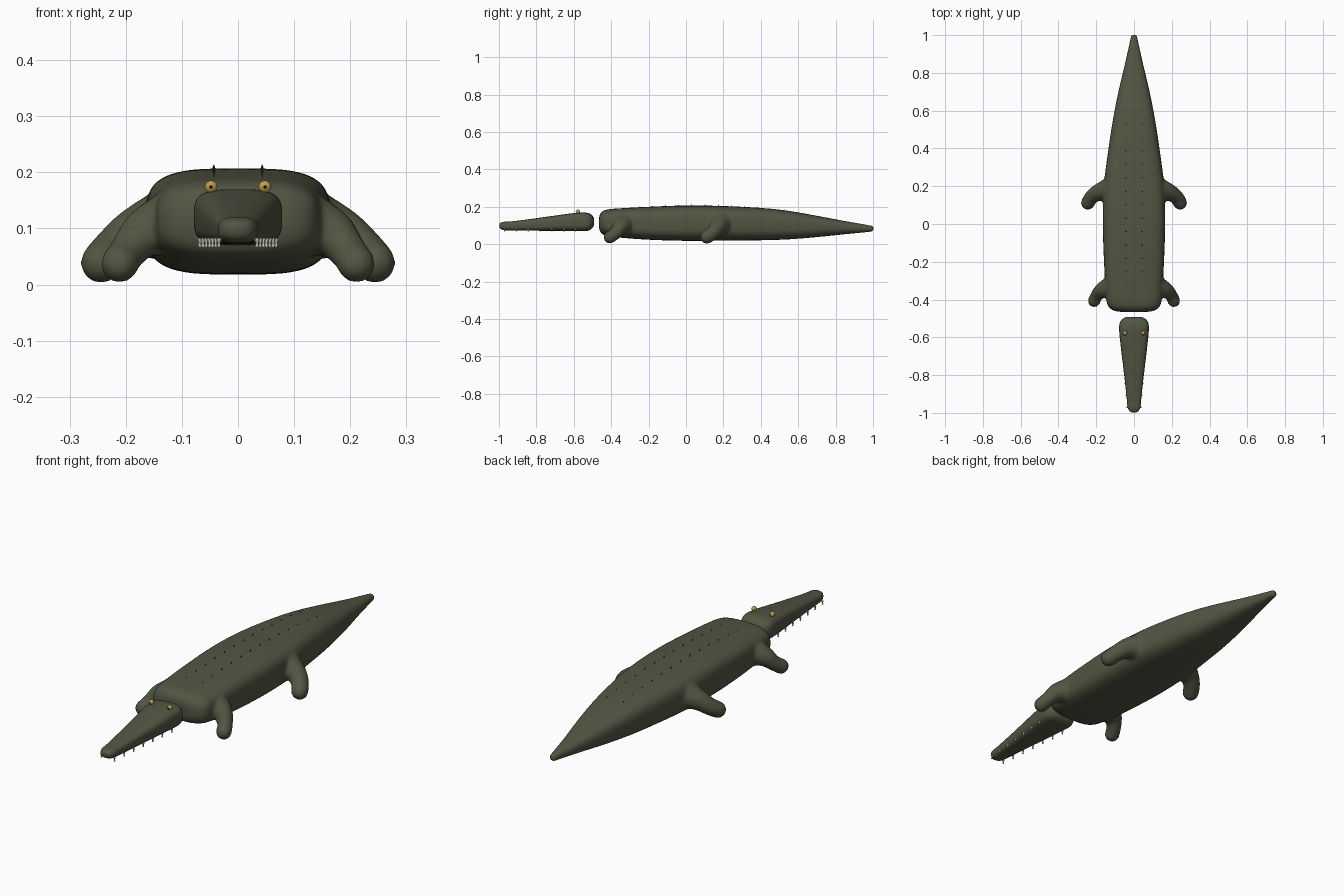
import bpy, bmesh, math
from mathutils import Vector

if "Cube" in bpy.data.objects:
    bpy.data.objects.remove(bpy.data.objects["Cube"])


def material(name, rgb):
    m = bpy.data.materials.new(name)
    m.diffuse_color = (*rgb, 1)
    m.use_nodes = True
    m.node_tree.nodes["Principled BSDF"].inputs["Base Color"].default_value = m.diffuse_color
    return m


HIDE = material("olive hide", (0.085, 0.092, 0.055))
SCUTE = material("dark scute", (0.04, 0.042, 0.03))
TOOTH = material("ivory", (0.8, 0.75, 0.62))
EYE = material("amber", (0.5, 0.35, 0.07))
PUPIL = material("black", (0.01, 0.01, 0.01))


def finish(bm, name, mat, angle=None):
    bmesh.ops.recalc_face_normals(bm, faces=bm.faces)
    me = bpy.data.meshes.new(name)
    bm.to_mesh(me)
    bm.free()
    me.materials.append(mat)
    ob = bpy.data.objects.new(name, me)
    bpy.context.collection.objects.link(ob)
    if angle:
        me.polygons.foreach_set("use_smooth", [True] * len(me.polygons))
    return ob


def spline(pts, steps):
    """Catmull-Rom through tuples of any length."""
    p = [pts[0]] + list(pts) + [pts[-1]]
    out = []
    for i in range(1, len(p) - 2):
        for s in range(steps):
            t = s / steps
            out.append([0.5 * (2 * b + (c - a) * t + (2 * a - 5 * b + 4 * c - d) * t * t
                               + (3 * b - a - 3 * c + d) * t ** 3)
                        for a, b, c, d in zip(p[i - 1], p[i], p[i + 1], p[i + 2])])
    return out + [list(pts[-1])]


def skin(bm, rings):
    rows = [[bm.verts.new(v) for v in r] for r in rings]
    n = len(rows[0])
    for a, b in zip(rows, rows[1:]):
        for i in range(n):
            bm.faces.new((a[i], a[(i + 1) % n], b[(i + 1) % n], b[i]))
    bm.faces.new(rows[0])
    bm.faces.new(rows[-1])


def hull(bm, stations, n=40, steps=5):
    """Stations: y, half width, bottom z, top z, squareness."""
    rings = []
    for y, w, lo, hi, e in spline(stations, steps):
        ring = []
        for k in range(n):
            a = 2 * math.pi * k / n
            c, s = math.cos(a), math.sin(a)
            ring.append((w * math.copysign(abs(c) ** (2 / e), c), y,
                         (lo + hi) / 2 + (hi - lo) / 2 * math.copysign(abs(s) ** (2 / e), s)))
        rings.append(ring)
    skin(bm, rings)


def limb(bm, side, path, n=20):
    """Path: x, y, z, radius; ends in a rounded foot."""
    pts = spline(path, 5)
    c = [Vector((p[0] * side, p[1], p[2])) for p in pts]
    r = [p[3] for p in pts]
    end, d, r0 = c[-1].copy(), (c[-1] - c[-2]).normalized(), r[-1]
    for k in range(1, 6):
        a = k * math.pi / 2 / 5.3
        c.append(end + d * r0 * math.sin(a))
        r.append(r0 * math.cos(a))
    rings = []
    for i, p in enumerate(c):
        t = (c[min(i + 1, len(c) - 1)] - c[max(i - 1, 0)]).normalized()
        u = t.cross(Vector((0, 0, 1))).normalized()
        v = u.cross(t)
        rings.append([p + r[i] * (u * math.cos(2 * math.pi * k / n) + v * math.sin(2 * math.pi * k / n))
                      for k in range(n)])
    skin(bm, rings)


def cone(bm, x, y, base, tip, r):
    top = bm.verts.new((x, y, tip))
    ring = [bm.verts.new((x + r * math.cos(k * math.pi / 3), y + r * math.sin(k * math.pi / 3), base))
            for k in range(6)]
    bm.faces.new(ring)
    for k in range(6):
        bm.faces.new((ring[k], ring[(k + 1) % 6], top))


# Body, tail and legs, blended into one skin
bm = bmesh.new()
hull(bm, [(-0.465, 0.08, 0.085, 0.145, 2.5), (-0.455, 0.115, 0.06, 0.168, 2.8),
          (-0.425, 0.142, 0.045, 0.185, 3.1), (-0.35, 0.15, 0.035, 0.192, 3.4),
          (-0.2, 0.159, 0.024, 0.2, 3.5), (0, 0.165, 0.018, 0.207, 3.5),
          (0.2, 0.16, 0.019, 0.204, 3.4), (0.4, 0.135, 0.021, 0.194, 3.2),
          (0.55, 0.112, 0.026, 0.178, 3.0), (0.7, 0.083, 0.038, 0.152, 2.8),
          (0.85, 0.048, 0.053, 0.124, 2.5), (0.97, 0.022, 0.064, 0.104, 2.2),
          (0.995, 0.018, 0.066, 0.1, 2), (1.003, 0.011, 0.073, 0.094, 2)])
for s in (-1, 1):
    limb(bm, s, [(0.11, -0.33, 0.11, 0.065), (0.165, -0.35, 0.092, 0.045),
                 (0.195, -0.375, 0.06, 0.034), (0.211, -0.407, 0.037, 0.034)])
    limb(bm, s, [(0.115, 0.185, 0.11, 0.072), (0.18, 0.17, 0.092, 0.048),
                 (0.222, 0.145, 0.062, 0.039), (0.244, 0.112, 0.039, 0.037)])
body = finish(bm, "body", HIDE, 60)
rm = body.modifiers.new("blend", 'REMESH')
rm.mode = 'VOXEL'
rm.voxel_size = 0.007
rm.use_smooth_shade = True
sm = body.modifiers.new("soften", 'SMOOTH')
sm.factor = 0.5
sm.iterations = 10

# Head
bm = bmesh.new()
hull(bm, [(-0.997, 0.012, 0.09, 0.108, 2), (-0.99, 0.024, 0.081, 0.115, 2.4),
          (-0.97, 0.034, 0.075, 0.12, 2.8), (-0.93, 0.038, 0.073, 0.122, 3),
          (-0.8, 0.052, 0.072, 0.139, 3.2), (-0.65, 0.07, 0.071, 0.16, 3.4),
          (-0.57, 0.078, 0.07, 0.169, 3.5), (-0.53, 0.077, 0.071, 0.168, 3.5),
          (-0.507, 0.066, 0.08, 0.159, 3), (-0.492, 0.042, 0.1, 0.14, 2.5)])
finish(bm, "head", HIDE, 60)

# Teeth along both sides of the jaw
bm = bmesh.new()
for s in (-1, 1):
    for i in range(7):
        t = i / 6
        cone(bm, s * (0.034 + 0.034 * t), -0.97 + 0.38 * t, 0.083, 0.067, 0.006)
        cone(bm, s * (0.034 + 0.034 * t), -0.97 + 0.38 * t, 0.067, 0.083, 0.004)
finish(bm, "teeth", TOOTH)

# Back scutes in two rows
bm = bmesh.new()
for s in (-1, 1):
    for i in range(14):
        y = -0.395 + 0.071 * i
        tip = 0.215 - 0.13 * (y - 0.05) ** 2
        cone(bm, s * 0.043, y, tip - 0.025, tip, 0.009)
finish(bm, "back_scutes", SCUTE)

# Eyes and pupils
for name, mat, y, r in (("eyes", EYE, -0.577, 0.0115), ("pupils", PUPIL, -0.5868, 0.003)):
    bm = bmesh.new()
    for s in (-1, 1):
        ball = bmesh.ops.create_uvsphere(bm, u_segments=16, v_segments=10, radius=r)
        bmesh.ops.translate(bm, verts=ball["verts"], vec=(s * 0.048, y, 0.174))
    finish(bm, name, mat, 60)
